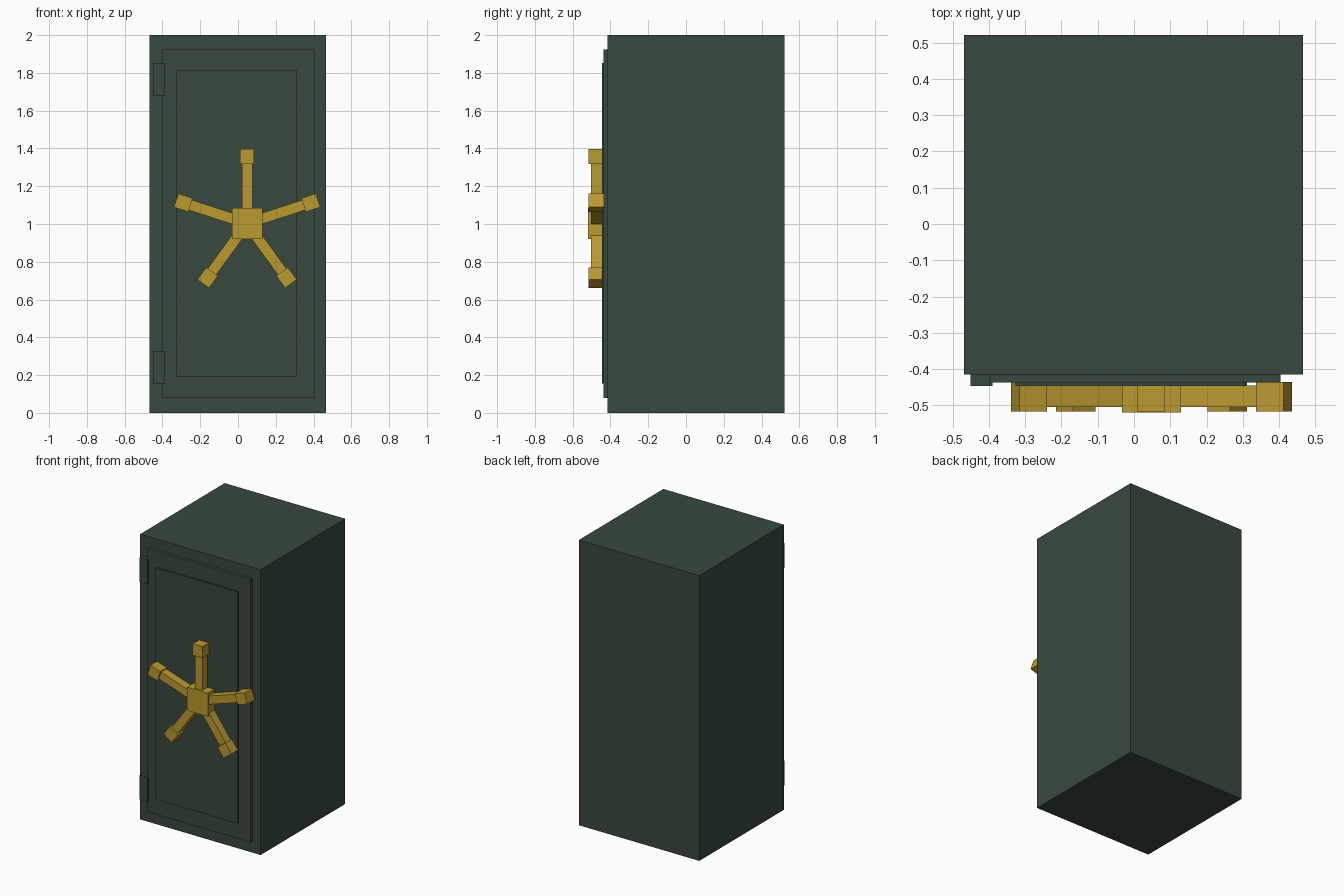
import bpy
import bmesh
import math
from mathutils import Matrix, Vector

cube = bpy.data.objects.get("Cube")
if cube:
    bpy.data.objects.remove(cube, do_unlink=True)


def make_material(name, rgb):
    mat = bpy.data.materials.new(name)
    mat.use_nodes = True
    colour = (*rgb, 1.0)
    mat.diffuse_color = colour
    bsdf = next(n for n in mat.node_tree.nodes if n.type == 'BSDF_PRINCIPLED')
    bsdf.inputs["Base Color"].default_value = colour
    return mat


green = make_material("dark green paint", (0.040, 0.066, 0.048))
gold = make_material("brass", (0.50, 0.32, 0.030))


def add_box(name, lo, hi, mat, transform=Matrix()):
    """Box between two corners, optionally moved by a matrix."""
    lo, hi = Vector(lo), Vector(hi)
    bm = bmesh.new()
    bmesh.ops.create_cube(bm, size=1.0)
    bmesh.ops.scale(bm, vec=hi - lo, verts=bm.verts)
    bmesh.ops.translate(bm, vec=(lo + hi) / 2, verts=bm.verts)
    bmesh.ops.transform(bm, matrix=transform, verts=bm.verts)
    mesh = bpy.data.meshes.new(name)
    bm.to_mesh(mesh)
    bm.free()
    mesh.materials.append(mat)
    obj = bpy.data.objects.new(name, mesh)
    bpy.context.collection.objects.link(obj)
    return obj


# Cabinet, stepped door and hinges
add_box("cabinet", (-0.468, -0.415, 0), (0.466, 0.521, 2.0), green)
add_box("door", (-0.40, -0.437, 0.08), (0.404, -0.40, 1.925), green)
add_box("door_panel", (-0.326, -0.446, 0.19), (0.309, -0.42, 1.815), green)
for label, z in (("lower", 0.155), ("upper", 1.68)):
    add_box(f"{label}_hinge", (-0.45, -0.446, z), (-0.39, -0.40, z + 0.173), green)

# Five-spoke handle: square hub, spokes and end knobs around the y axis
centre = Matrix.Translation((0.048, 0, 1.003))
add_box("handle_hub", (-0.081, -0.519, -0.083), (0.081, -0.44, 0.081), gold, centre)
for i in range(5):
    turn = centre @ Matrix.Rotation(math.radians(72 * i), 4, 'Y')
    add_box(f"handle_spoke_{i + 1}", (-0.028, -0.504, 0.05), (0.028, -0.445, 0.32), gold, turn)
    add_box(f"handle_knob_{i + 1}", (-0.038, -0.517, 0.315), (0.038, -0.435, 0.395), gold, turn)
